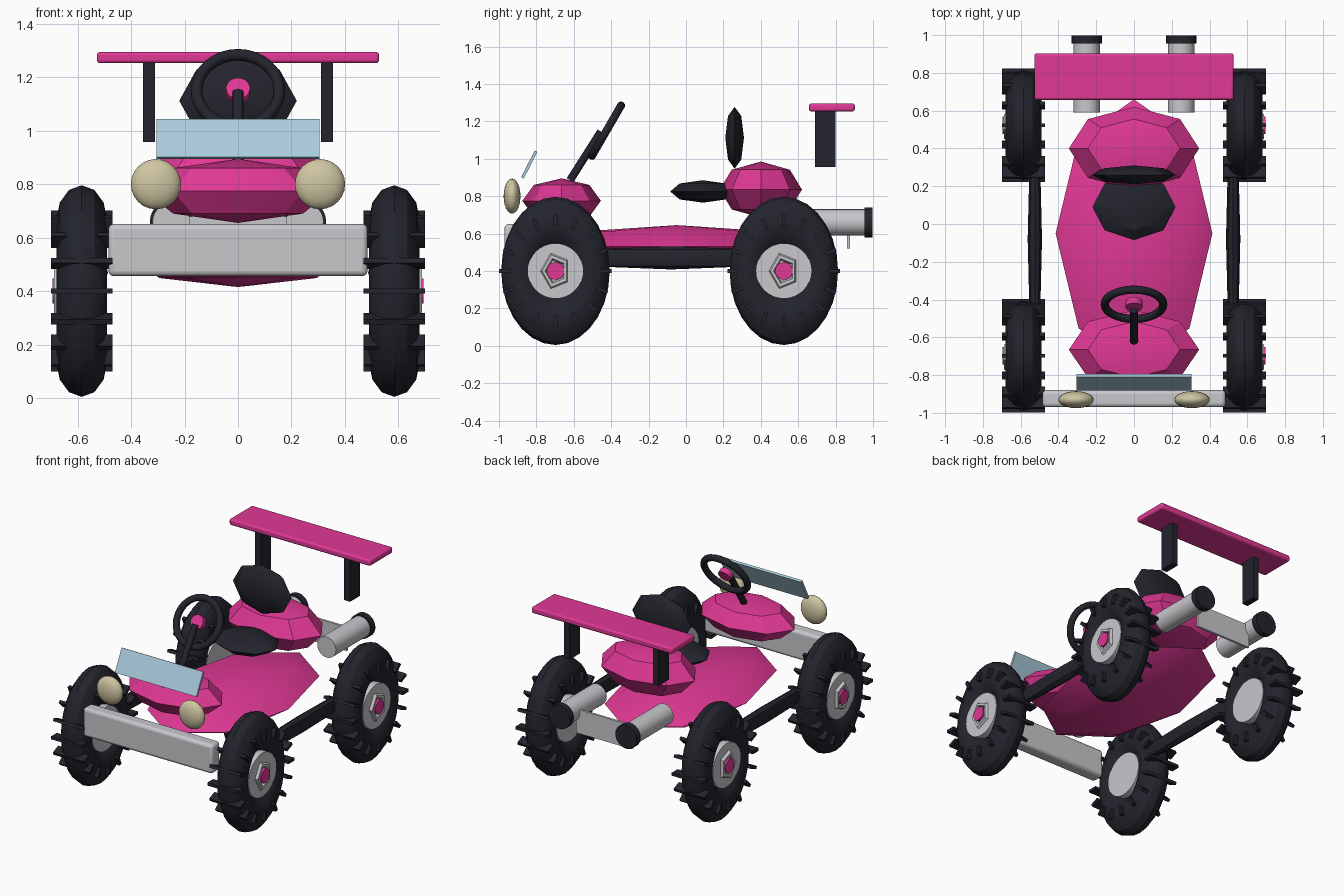
import bpy, bmesh, math
from mathutils import Matrix, Vector

if "Cube" in bpy.data.objects:
    bpy.data.objects.remove(bpy.data.objects["Cube"], do_unlink=True)


def material(name, rgb):
    m = bpy.data.materials.new(name)
    m.use_nodes = True
    m.diffuse_color = (*rgb, 1)
    m.node_tree.nodes["Principled BSDF"].inputs["Base Color"].default_value = (*rgb, 1)
    return m


PINK = material("hot_pink", (0.75, 0.04, 0.30))
BLACK = material("dark_rubber", (0.017, 0.017, 0.026))
GREY = material("light_grey", (0.58, 0.57, 0.60))
CREAM = material("lamp_cream", (0.62, 0.56, 0.36))
BLUE = material("windscreen_blue", (0.40, 0.60, 0.72))


def finish(bm, name, mat, matrix=Matrix(), bevel=0, angle=30):
    """Turn a bmesh into a named object with edges kept sharp above an angle."""
    bmesh.ops.transform(bm, matrix=matrix, verts=bm.verts)
    bmesh.ops.recalc_face_normals(bm, faces=bm.faces)
    mesh = bpy.data.meshes.new(name)
    bm.to_mesh(mesh)
    bm.free()
    mesh.materials.append(mat)
    ob = bpy.data.objects.new(name, mesh)
    bpy.context.collection.objects.link(ob)
    if bevel:
        mod = ob.modifiers.new("Bevel", "BEVEL")
        mod.width, mod.segments = bevel, 3
    bpy.ops.object.select_all(action="DESELECT")
    ob.select_set(True)
    bpy.context.view_layer.objects.active = ob
    bpy.ops.object.shade_smooth_by_angle(angle=math.radians(angle))
    return ob


def place(loc, scale=(1, 1, 1), rot=Matrix()):
    return Matrix.Translation(loc) @ rot @ Matrix.Diagonal((*scale, 1))


def blob(name, mat, loc, radii, u=8, v=4):
    bm = bmesh.new()
    bmesh.ops.create_uvsphere(bm, u_segments=u, v_segments=v, radius=1)
    return finish(bm, name, mat, place(loc, radii))


def box(name, mat, loc, size, rot=Matrix(), bevel=0):
    bm = bmesh.new()
    bmesh.ops.create_cube(bm, size=1)
    return finish(bm, name, mat, place(loc, size, rot), bevel)


def rod(name, mat, start, end, r, sides=24):
    a, b = Vector(start), Vector(end)
    bm = bmesh.new()
    bmesh.ops.create_cone(bm, cap_ends=True, segments=sides, radius1=r, radius2=r,
                          depth=(b - a).length)
    turn = (b - a).to_track_quat("Z", "Y").to_matrix().to_4x4()
    return finish(bm, name, mat, place((a + b) / 2, rot=turn))


def ring(name, mat, matrix, major, minor, n_major, n_minor, angle=30):
    bm = bmesh.new()
    rows = []
    for i in range(n_major):
        a = math.tau * i / n_major
        row = []
        for j in range(n_minor):
            b = math.tau * j / n_minor
            r = major + minor * math.cos(b)
            row.append(bm.verts.new((r * math.cos(a), r * math.sin(a), minor * math.sin(b))))
        rows.append(row)
    for i in range(n_major):
        for j in range(n_minor):
            p, q, k = rows[i], rows[(i + 1) % n_major], (j + 1) % n_minor
            bm.faces.new((p[j], q[j], q[k], p[k]))
    return finish(bm, name, mat, matrix, angle=angle)


# Body: faceted floor pan, nose and engine cover
blob("floor_pan", PINK, (0, -0.05, 0.53), (0.415, 0.71, 0.115))
blob("nose", PINK, (0, -0.665, 0.775), (0.345, 0.21, 0.12))
blob("engine_cover", PINK, (0, 0.40, 0.835), (0.345, 0.22, 0.15))

# Seat
blob("seat_cushion", BLACK, (0, 0.09, 0.825), (0.22, 0.175, 0.06))
blob("seat_back", BLACK, (0, 0.26, 1.112), (0.22, 0.05, 0.165))

# Front bumper and windscreen
box("bumper", GREY, (0, -0.925, 0.553), (0.97, 0.09, 0.195), bevel=0.02)
box("windscreen", BLUE, (0, -0.838, 0.969), (0.61, 0.016, 0.16),
    Matrix.Rotation(math.radians(-27), 4, "X"))

# Steering wheel, its boss and column
wheel_turn = Matrix.Rotation(math.radians(60), 4, "X")
wheel_at = Vector((0, -0.425, 1.15))
ring("steering_wheel", BLACK, place(wheel_at, rot=wheel_turn), 0.155, 0.022, 32, 10, 60)
axis = wheel_turn @ Vector((0, 0, 0.018))
rod("steering_boss", PINK, wheel_at - axis, wheel_at + axis, 0.045)
rod("steering_column", BLACK, (0, -0.455, 1.145), (0, -0.62, 0.885), 0.021, 12)

# Rear wing and number plate panel
box("rear_wing", PINK, (0, 0.78, 1.274), (1.056, 0.245, 0.042), bevel=0.012)
box("rear_panel", GREY, (0, 0.87, 0.60), (0.42, 0.016, 0.16))

# Paired parts on both sides
for side, label in ((1, "left"), (-1, "right")):
    blob(label + "_headlight", CREAM, (side * 0.307, -0.93, 0.80), (0.094, 0.045, 0.094), 24, 12)
    box(label + "_wing_post", BLACK, (side * 0.333, 0.745, 1.106), (0.044, 0.108, 0.298))
    blob(label + "_side_bar", BLACK, (side * 0.525, -0.08, 0.47), (0.038, 0.65, 0.062))
    rod(label + "_exhaust", GREY, (side * 0.25, 0.59, 0.66), (side * 0.25, 0.96, 0.66), 0.07)
    rod(label + "_exhaust_tip", BLACK, (side * 0.25, 0.955, 0.66), (side * 0.25, 0.998, 0.66), 0.08)

    # Wheels: tall tyre, round hub, five-sided nut and cap
    for y, end in ((-0.698, "front"), (0.523, "rear")):
        name = f"{end}_{label}_"
        spin = Matrix.Rotation(math.pi / 2, 4, "Y")
        centre = Vector((side * 0.585, y, 0.40))
        stretch = Matrix.Diagonal((1, 1, 1.365, 1))
        ring(name + "tyre", BLACK, Matrix.Translation(centre) @ stretch @ spin,
             0.195, 0.095, 28, 12)
        out = Vector((side, 0, 0))
        rod(name + "hub", GREY, centre - out * 0.086, centre + out * 0.086, 0.148, 32)
        five = Matrix.Rotation(-math.pi / 2, 4, "Z")
        ring(name + "nut", GREY, place(centre + out * 0.086, (0.8, 1, 1), spin @ five),
             0.08, 0.02, 5, 6)
        rod(name + "cap", PINK, centre + out * 0.08, centre + out * 0.11, 0.047)

        # Tread bars on a true circle, poking out beside the tyre
        bm = bmesh.new()
        for i in range(16):
            turn = Matrix.Rotation(math.tau * i / 16, 4, "X")
            bar = turn @ place((0, 0.27, 0), (0.23, 0.062, 0.02))
            bmesh.ops.create_cube(bm, size=1, matrix=bar)
        finish(bm, name + "treads", BLACK, Matrix.Translation(centre))
